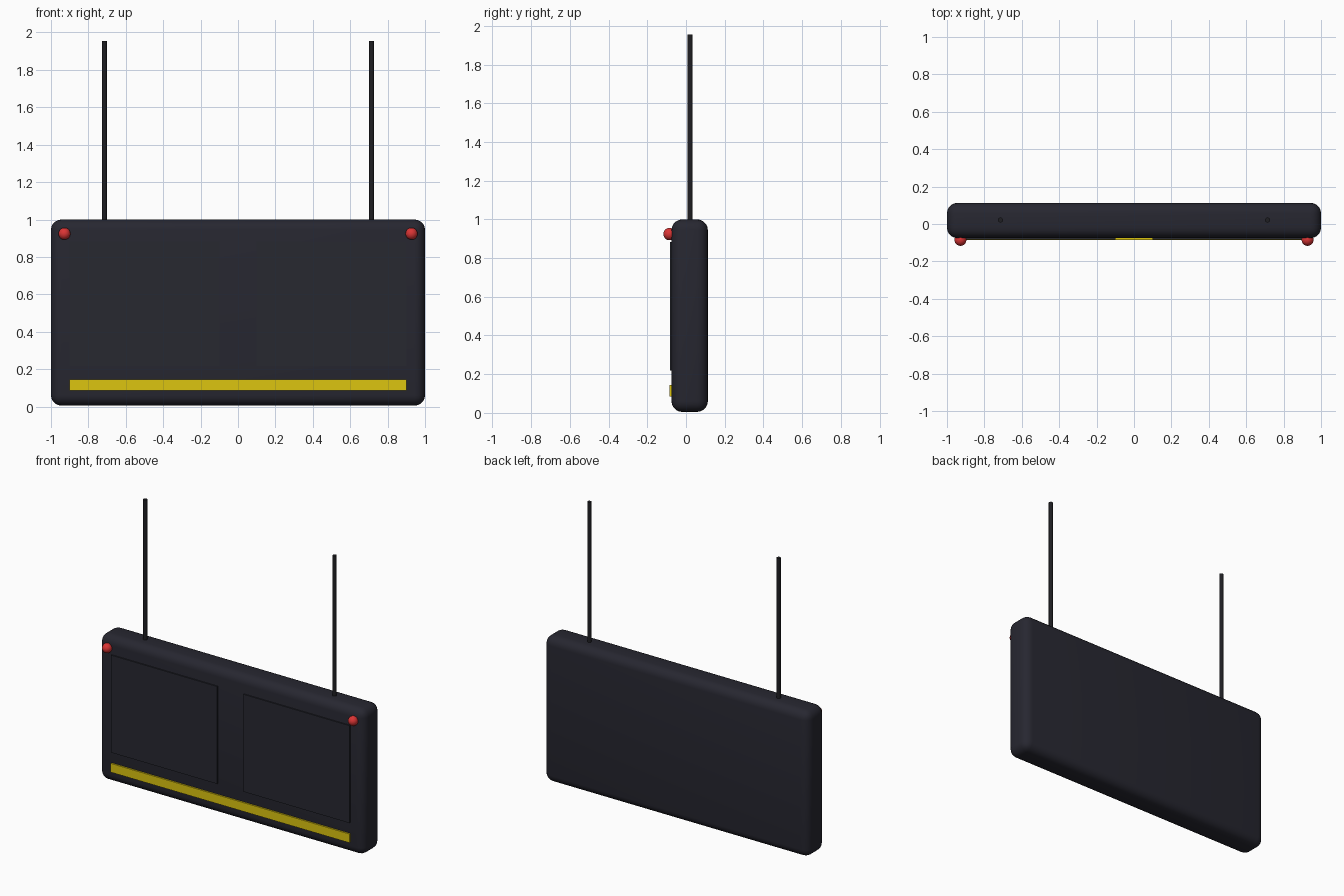
import bpy
import math

cube = bpy.data.objects.get("Cube")
if cube:
    bpy.data.objects.remove(cube, do_unlink=True)


def material(name, colour):
    mat = bpy.data.materials.new(name)
    mat.use_nodes = True
    mat.diffuse_color = (*colour, 1)
    mat.node_tree.nodes["Principled BSDF"].inputs["Base Color"].default_value = (*colour, 1)
    return mat


CASE = material("dark navy", (0.02, 0.02, 0.03))
PANEL = material("dark slate", (0.02, 0.021, 0.03))
ROD = material("near black", (0.013, 0.013, 0.016))
YELLOW = material("warning yellow", (0.72, 0.56, 0.005))
RED = material("lamp red", (0.7, 0.035, 0.035))


def finish(name, mat, smooth=False):
    obj = bpy.context.object
    obj.name = name
    obj.data.materials.append(mat)
    if smooth:
        bpy.ops.object.shade_smooth_by_angle(angle=math.radians(40))
    return obj


def box(name, low, high, mat, bevel=0):
    centre = [(a + b) / 2 for a, b in zip(low, high)]
    bpy.ops.mesh.primitive_cube_add(size=1, location=centre)
    obj = bpy.context.object
    obj.scale = [b - a for a, b in zip(low, high)]
    bpy.ops.object.transform_apply(location=False, rotation=False, scale=True)
    if bevel:
        mod = obj.modifiers.new("rounded edges", "BEVEL")
        mod.width = bevel
        mod.segments = 5
        bpy.ops.object.modifier_apply(modifier=mod.name)
    return finish(name, mat, bool(bevel))


# Rounded case and the strip along its lower front
box("case", (-1, -0.075, 0.005), (1, 0.113, 1), CASE, 0.056)
box("strip", (-0.9, -0.086, 0.085), (0.9, -0.07, 0.145), YELLOW)

# Mirrored panels, lamps and hanging rods
for side, sign in (("right", -1), ("left", 1)):
    inner, outer = sorted((0.1 * sign, 0.9 * sign))
    box(side + "_panel", (inner, -0.083, 0.218), (outer, -0.07, 0.882), PANEL)

    bpy.ops.mesh.primitive_uv_sphere_add(segments=24, ring_count=16, radius=0.032,
                                         location=(0.928 * sign, -0.085, 0.924))
    finish(side + "_lamp", RED, True)

    bpy.ops.mesh.primitive_cylinder_add(vertices=16, radius=0.0135, depth=1,
                                        location=(0.714 * sign, 0.021, 1.455))
    finish(side + "_rod", ROD, True)
